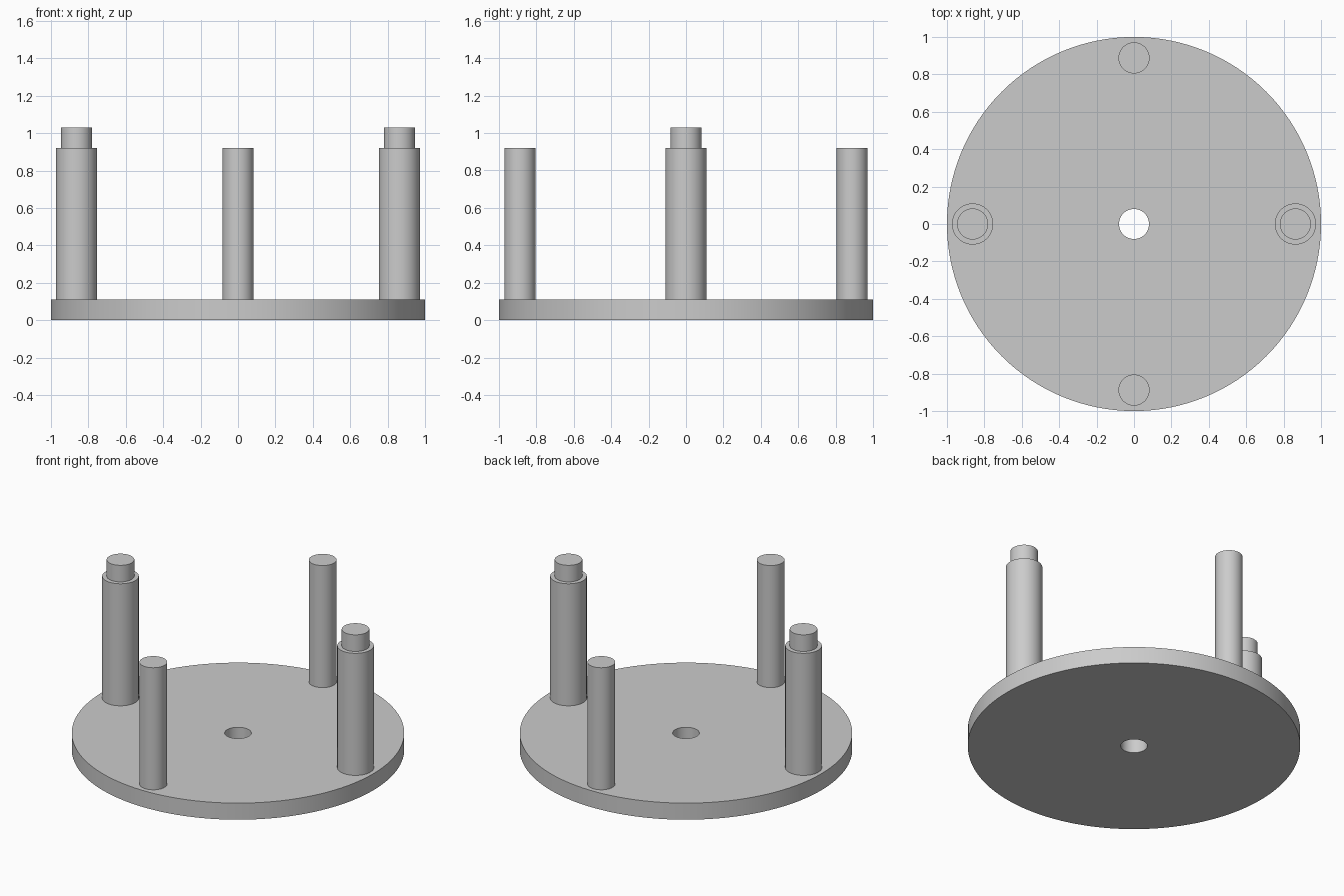
import bpy, bmesh
from math import pi, radians
from mathutils import Vector, Matrix

cube = bpy.data.objects.get("Cube")
if cube:
    bpy.data.objects.remove(cube, do_unlink=True)

grey = bpy.data.materials.new("plain grey")
grey.use_nodes = True
colour = (0.6, 0.6, 0.6, 1)
grey.diffuse_color = colour
grey.node_tree.nodes["Principled BSDF"].inputs["Base Color"].default_value = colour

BASE_TOP, POST_TOP, PIN_TOP = 0.11, 0.92, 1.03
THIN, THICK = 0.083, 0.11


def lathe(name, profile, location=(0, 0, 0), closed=False, steps=96):
    """Turn a (radius, height) profile around the z axis."""
    bm = bmesh.new()
    verts = [bm.verts.new((r, 0, z)) for r, z in profile]
    edges = [bm.edges.new(pair) for pair in zip(verts, verts[1:])]
    if closed:
        edges.append(bm.edges.new((verts[-1], verts[0])))
    bmesh.ops.spin(bm, geom=verts + edges, cent=(0, 0, 0), axis=(0, 0, 1),
                   angle=2 * pi, steps=steps)
    bmesh.ops.remove_doubles(bm, verts=bm.verts, dist=1e-5)
    bmesh.ops.recalc_face_normals(bm, faces=bm.faces)
    mesh = bpy.data.meshes.new(name)
    bm.to_mesh(mesh)
    bm.free()
    mesh.materials.append(grey)
    obj = bpy.data.objects.new(name, mesh)
    obj.location = location
    bpy.context.collection.objects.link(obj)
    bpy.ops.object.select_all(action="DESELECT")
    obj.select_set(True)
    bpy.context.view_layer.objects.active = obj
    bpy.ops.object.shade_smooth_by_angle(angle=radians(30))
    return obj


# Round base plate with a through hole
lathe("base_plate", [(0.08, 0), (1, 0), (1, BASE_TOP), (0.08, BASE_TOP)],
      closed=True, steps=128)

# Stepped posts on the left and right
for side, x in (("left", 0.863), ("right", -0.863)):
    lathe(side + "_stepped_post",
          [(0, BASE_TOP), (THICK, BASE_TOP), (THICK, POST_TOP),
           (THIN, POST_TOP), (THIN, PIN_TOP), (0, PIN_TOP)], (x, 0, 0))

# Plain thin posts at the front and back
for side, y in (("front", -0.888), ("back", 0.888)):
    lathe(side + "_post",
          [(0, BASE_TOP), (THIN, BASE_TOP), (THIN, POST_TOP), (0, POST_TOP)],
          (0, y, 0))
